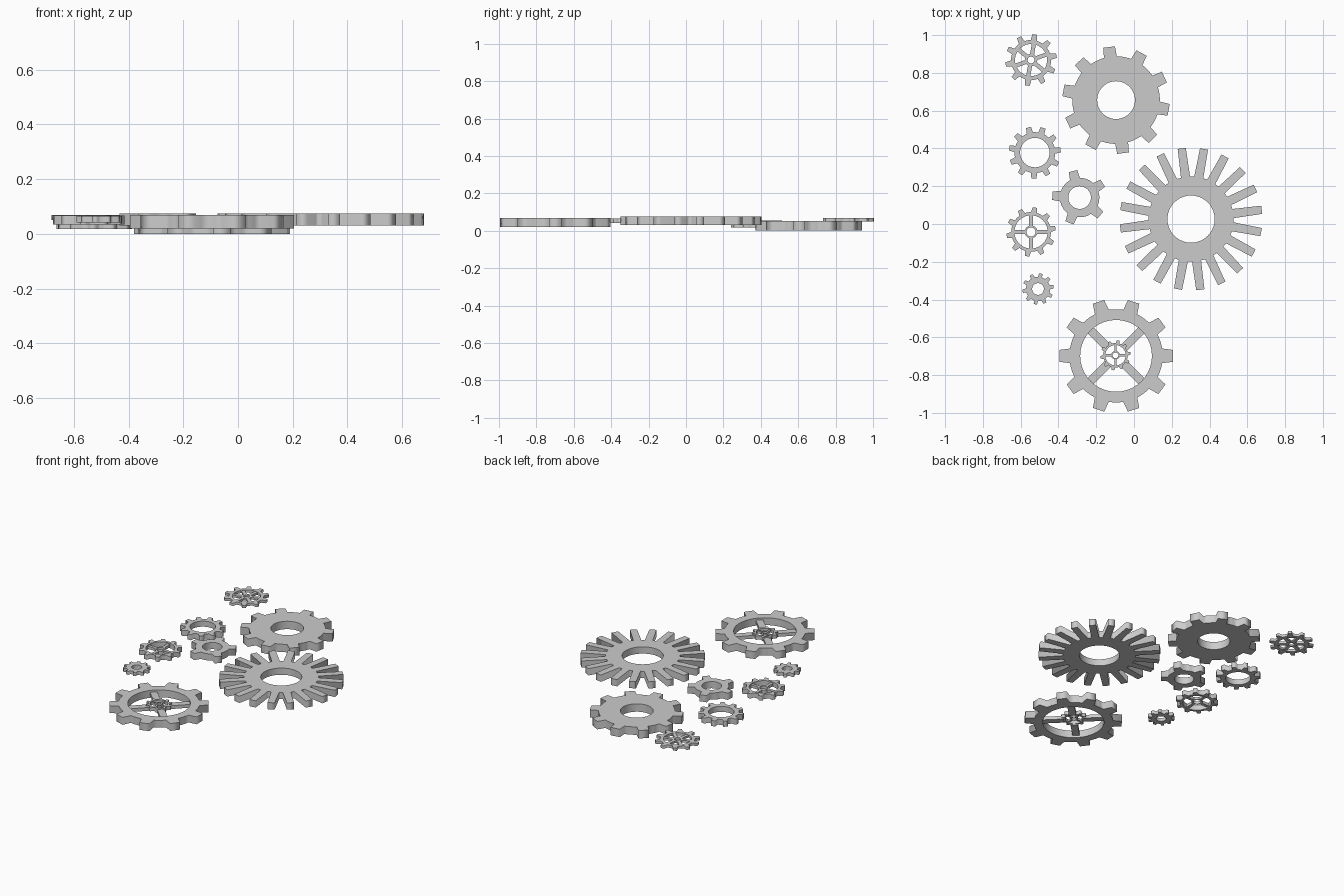
import bpy, bmesh, math
from math import sin, cos, pi, radians

if "Cube" in bpy.data.objects:
    bpy.data.objects.remove(bpy.data.objects["Cube"])


def outline(teeth, root, tip, base_half, tip_half, phase):
    """Toothed profile; half widths in degrees, valleys follow the root circle."""
    pts = []
    pitch = 360 / teeth
    for i in range(teeth):
        a = phase + i * pitch
        gap = pitch - 2 * base_half
        for r, d in ((root, -base_half), (tip, -tip_half), (tip, tip_half), (root, base_half),
                     (root, base_half + gap / 3), (root, base_half + gap * 2 / 3)):
            t = radians(a + d)
            pts.append((r * cos(t), r * sin(t)))
    return pts


def circle(r, n=40):
    return [(r * cos(2 * pi * i / n), r * sin(2 * pi * i / n)) for i in range(n)]


def plate(name, loops, c, z0, z1):
    """Extrude a flat shape with holes from z0 to z1."""
    cu = bpy.data.curves.new(name, 'CURVE')
    cu.dimensions = '2D'
    cu.fill_mode = 'BOTH'
    cu.extrude = (z1 - z0) / 2
    for pts in loops:
        s = cu.splines.new('POLY')
        s.points.add(len(pts) - 1)
        for p, (x, y) in zip(s.points, pts):
            p.co = (x, y, 0, 1)
        s.use_cyclic_u = True
    ob = bpy.data.objects.new(name, cu)
    bpy.context.collection.objects.link(ob)
    ob.location = (c[0], c[1], (z0 + z1) / 2)
    bpy.ops.object.select_all(action='DESELECT')
    bpy.context.view_layer.objects.active = ob
    ob.select_set(True)
    bpy.ops.object.convert(target='MESH')
    return bpy.context.object


def spokes(name, n, r0, r1, w, phase, c, z0, z1):
    """Radial bars between hub and rim."""
    bm = bmesh.new()
    for i in range(n):
        t = radians(phase + i * 360 / n)
        vs = bmesh.ops.create_cube(bm, size=1)['verts']
        for v in vs:
            x = (r0 + r1) / 2 + v.co.x * (r1 - r0)
            y = v.co.y * w
            v.co = (c[0] + x * cos(t) - y * sin(t), c[1] + x * sin(t) + y * cos(t),
                    z0 + (v.co.z + .5) * (z1 - z0))
    me = bpy.data.meshes.new(name)
    bm.to_mesh(me)
    bm.free()
    bpy.context.collection.objects.link(bpy.data.objects.new(name, me))


# solid and ring gears: centre, teeth, root, tip, base/tip half angle, phase, hole, z range
GEARS = [
    ("wide_gear", (-.095, .656), 10, .232, .285, 8.5, 6.3, -10.5, .10, 0, .053),
    ("sunburst_gear", (.302, .026), 20, .225, .378, 6.2, 3.3, 7.5, .125, .03, .075),
    ("ring_gear", (-.525, .378), 11, .108, .138, 9, 5.5, 6, .078, .018, .055),
    ("five_tooth_gear", (-.288, .14), 5, .105, .146, 15, 9, 32, .06, .03, .075),
    ("pinion", (-.508, -.344), 10, .064, .083, 10, 6, 8, .031, .042, .065),
    ("upper_spoked_rim", (-.545, .868), 10, .106, .137, 9, 5, 10, .085, .05, .068),
    ("lower_spoked_rim", (-.545, -.042), 10, .105, .131, 9, 5, 9, .088, .035, .067),
    ("large_spoked_rim", (-.095, -.698), 10, .247, .302, 9, 6, 0, .19, .02, .069),
    ("centre_rim", (-.098, -.695), 10, .065, .08, 9, 5, 8, .054, .04, .064),
]
for name, c, n, root, tip, bh, th, ph, hole, z0, z1 in GEARS:
    plate(name, [outline(n, root, tip, bh, th, ph), circle(hole)], c, z0, z1)

# hubs and spokes: centre, hub outer, hub hole, rim, count, width, phase, z range
HUBS = [
    ("upper_spoked", (-.545, .868), .033, .018, .088, 6, .022, 20, .052, .066),
    ("lower_spoked", (-.545, -.042), .034, .024, .091, 4, .02, 0, .042, .06),
    ("centre", (-.098, -.695), .023, .015, .056, 4, .012, 0, .045, .06),
]
for name, c, ro, ri, rim, n, w, ph, z0, z1 in HUBS:
    plate(name + "_hub", [circle(ro, 24), circle(ri, 24)], c, z0, z1)
    spokes(name + "_spokes", n, ro - .003, rim, w, ph, c, z0, z1)

# diagonal arms of the large spoked gear
spokes("large_spokes", 4, .058, .195, .045, 45, (-.095, -.698), .034, .056)
